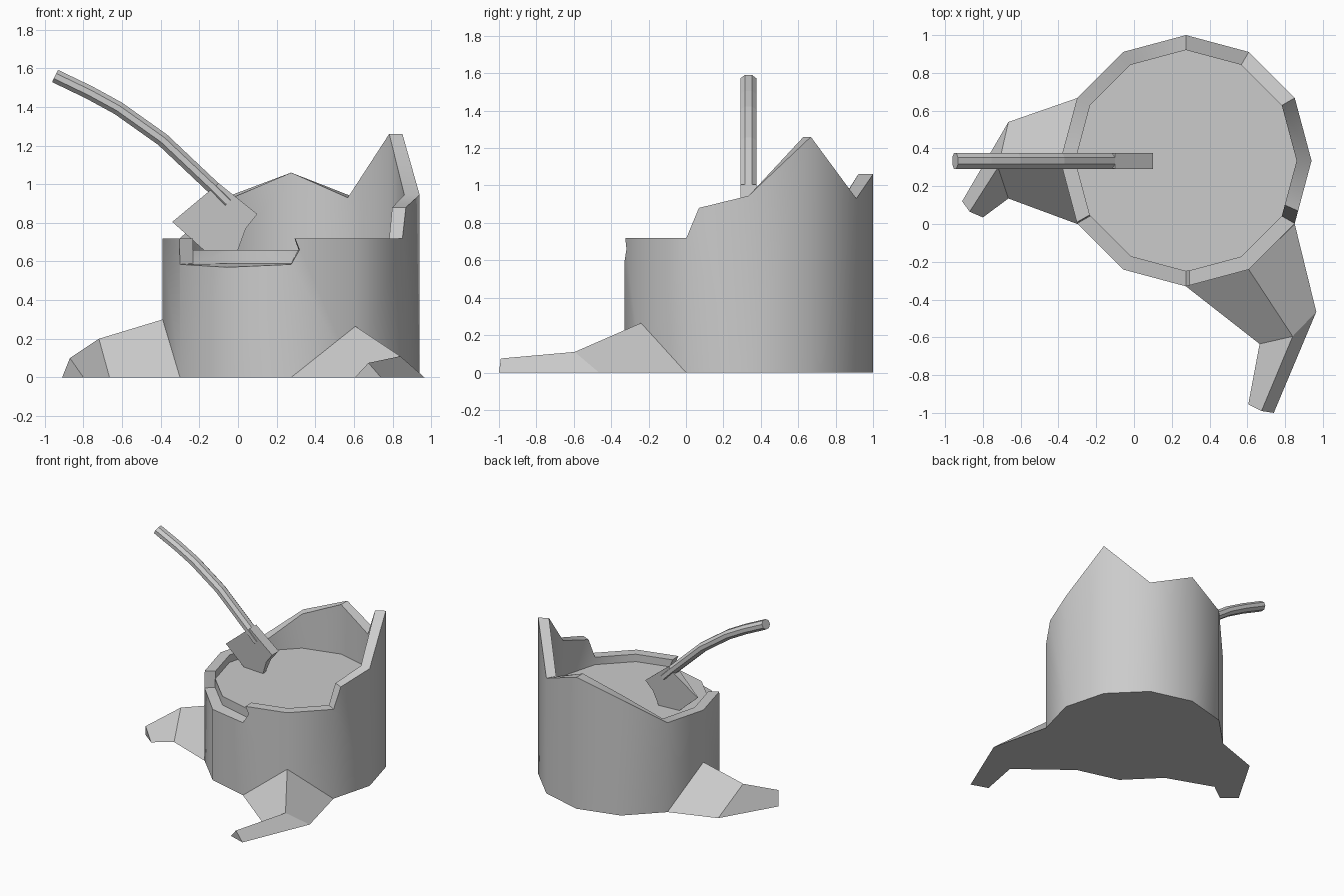
import bpy, bmesh, math
from mathutils import Vector

cube = bpy.data.objects.get("Cube")
if cube:
    bpy.data.objects.remove(cube, do_unlink=True)

grey = bpy.data.materials.new("plain_grey")
grey.use_nodes = True
GREY = (0.6, 0.6, 0.6, 1)
grey.diffuse_color = GREY
grey.node_tree.nodes["Principled BSDF"].inputs["Base Color"].default_value = GREY


def finish(name, bm, smooth_angle=0):
    """Turn a bmesh into an object; edges flatter than smooth_angle are smoothed."""
    bmesh.ops.remove_doubles(bm, verts=bm.verts, dist=0.0005)
    bmesh.ops.recalc_face_normals(bm, faces=bm.faces)
    for f in bm.faces:
        f.smooth = smooth_angle > 0
    for e in bm.edges:
        e.smooth = len(e.link_faces) == 2 and e.calc_face_angle(0) < math.radians(smooth_angle)
    mesh = bpy.data.meshes.new(name)
    bm.to_mesh(mesh)
    bm.free()
    mesh.materials.append(grey)
    obj = bpy.data.objects.new(name, mesh)
    bpy.context.collection.objects.link(obj)


def face(bm, points):
    return bm.faces.new([bm.verts.new(p) for p in points])


def loft(name, sections, smooth_angle=0):
    """Skin a row of equal-sized closed sections and cap both ends."""
    bm = bmesh.new()
    rings = [[bm.verts.new(p) for p in s] for s in sections]
    for a, b in zip(rings, rings[1:]):
        for i in range(len(a)):
            j = (i + 1) % len(a)
            bm.faces.new((a[i], a[j], b[j], b[i]))
    bm.faces.new(rings[0])
    bm.faces.new(rings[-1])
    finish(name, bm, smooth_angle)


# Hollow-topped trunk: twelve sides with a broken rim
CENTRE = Vector((0.275, 0.335, 0))
OUTER, INNER, SIDES, CUT = 0.665, 0.586, 12, 0.66


def on_wall(t, z, radius):
    """Point on the twelve-sided wall; t counts corners from +x."""
    def corner(k):
        a = math.tau * k / SIDES
        return Vector((math.cos(a), math.sin(a), 0)) * radius
    k = math.floor(t)
    p = CENTRE + corner(k).lerp(corner(k + 1), t - k)
    return (p.x, p.y, z)


# Rim outline as (corner position, height)
rim = [(0, .945), (1, 1.26), (2, .93), (3, 1.06), (4, .935), (5, .72), (6, .72),
       (6.98, .72), (6.99, CUT), (7, .585), (8, .57), (9, .585), (9.13, CUT),
       (9.06, .72), (10, .72), (11, .72), (11.2, .88), (12, .945)]


def inner_z(z):
    return max(z, 0.59)


bm = bmesh.new()
for k in range(SIDES):
    part = [s for s in rim if k <= s[0] <= k + 1]
    face(bm, [on_wall(k, 0, OUTER), on_wall(k + 1, 0, OUTER)]
         + [on_wall(t, z, OUTER) for t, z in reversed(part)])
    # inner wall above the cut surface, and its exposed edge in the notch
    for group in ([s for s in part if s[1] >= CUT], [s for s in part if s[1] <= CUT]):
        if len(group) > 1:
            loop = group + [s for s in ((group[-1][0], CUT), (group[0][0], CUT))
                            if s not in group]
            if len(loop) > 2:
                face(bm, [on_wall(t, inner_z(z), INNER) for t, z in loop])
# broken top of the rim
for (t0, z0), (t1, z1) in zip(rim, rim[1:]):
    face(bm, [on_wall(t0, z0, OUTER), on_wall(t1, z1, OUTER),
              on_wall(t1, inner_z(z1), INNER), on_wall(t0, inner_z(z0), INNER)])
# cut surface and underside
face(bm, [on_wall(k, CUT, INNER) for k in range(SIDES)])
face(bm, [on_wall(k, 0, OUTER) for k in range(SIDES)])
finish("trunk", bm, 35)

# Roots: three triangular sections each (ground, ridge, ground)
loft("right_root", [
    [(-.30, .667, 0), (-.39, .335, .30), (-.30, 0, 0)],
    [(-.665, .54, 0), (-.72, .30, .20), (-.665, .135, 0)],
    [(-.91, .12, 0), (-.87, .065, .10), (-.80, .035, 0)]])
loft("front_root", [
    [(.275, -.33, 0), (.607, -.24, .265), (.851, 0, 0)],
    [(.665, -.635, 0), (.84, -.595, .11), (.965, -.465, 0)],
    [(.605, -.955, 0), (.675, -.99, .075), (.74, -1, 0)]])

# Axe handle: eight-sided bar swept along a gentle bend
AXE_Y = 0.334
path = [Vector(p) for p in ((-.947, 1.56), (-.77, 1.475), (-.62, 1.393),
                            (-.39, 1.23), (-.12, .975), (-.05, .905))]
sections = []
for i, p in enumerate(path):
    d = (path[min(i + 1, len(path) - 1)] - path[max(i - 1, 0)]).normalized()
    n = Vector((-d.y, d.x))
    ring = []
    for s in range(8):
        a = math.tau * (s + .5) / 8
        q = p + n * math.sin(a) * .038
        ring.append((q.x, AXE_Y + math.cos(a) * .046, q.y))
    sections.append(ring)
loft("axe_handle", sections)

# Axe head: wedge from thick poll to thin cutting edge, lower side flared
rows = [((-.10, 1.005), (-.34, .805)),
        ((.10, .845), (-.18, .66)),
        ((.04, .77), (-.13, .615)),
        ((0, .66), (-.08, .57)),
        ((0, .58), (-.02, .52))]
bm = bmesh.new()
THICK, THIN = .042, .004
poll = rows[:2]
outline = [poll[0][0], poll[1][0], (.04, .77), (0, .66), (0, .50), (-.34, .805)]
top, bottom = Vector(outline[0]), Vector(outline[1])
along = (bottom - top).normalized()
across = Vector((along.y, -along.x))
depth = abs((Vector(outline[-1]) - top).dot(across))
half = []
for p in outline:
    share = min(1, abs((Vector(p) - top).dot(across)) / depth)
    half.append(THICK + (THIN - THICK) * share)
sides = [[(p[0], AXE_Y + sign * h, p[1]) for p, h in zip(outline, half)] for sign in (-1, 1)]
bm.free()
loft("axe_head", sides)
